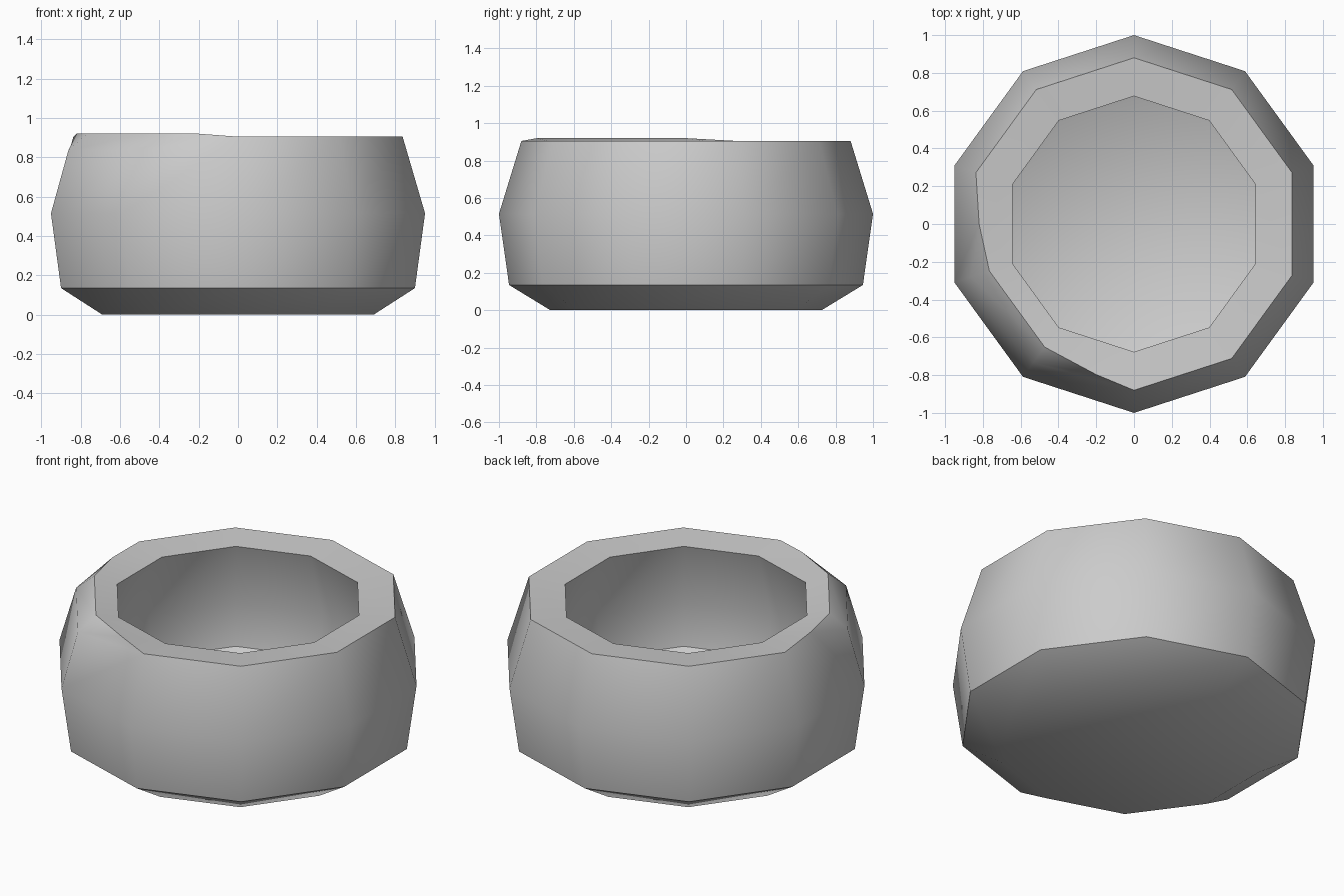
import bpy, bmesh, math
from mathutils import Vector

cube = bpy.data.objects.get("Cube")
if cube:
    bpy.data.objects.remove(cube, do_unlink=True)

SIDES = 10
CHIPPED = (3, 4)          # corners whose rim is chipped away


def material(name, colour):
    mat = bpy.data.materials.new(name)
    mat.use_nodes = True
    mat.diffuse_color = colour
    mat.node_tree.nodes["Principled BSDF"].inputs["Base Color"].default_value = colour
    return mat


def corner(i, r, z):
    a = math.radians(90 + 36 * i)
    return Vector((r * math.cos(a), r * math.sin(a), z))


bm = bmesh.new()


def ring(r, z):
    return [bm.verts.new(corner(i, r, z)) for i in range(SIDES)]


def band(lower, upper, skip=()):
    for i in range(SIDES):
        if i not in skip:
            j = (i + 1) % SIDES
            bm.faces.new((lower[i], lower[j], upper[j], upper[i]))


# Outer shell
base = ring(0.725, 0)
foot = ring(0.946, 0.135)
belly = ring(1.0, 0.515)
rim = ring(0.88, 0.905)
bm.faces.new(base[::-1])
band(base, foot)
band(foot, belly)
band(belly, rim, skip=(2, 3, 4))

# Cavity: follows the shell at an even wall thickness, undercut below the lip
lip = ring(0.677, 0.888)
inner_belly = ring(0.793, 0.5)
inner_foot = ring(0.757, 0.26)
floor = ring(0.665, 0.2)
band(rim, lip, skip=(2, 4))
band(lip, inner_belly)
band(inner_belly, inner_foot)
band(inner_foot, floor)
bm.faces.new(floor)

# Chipped rim: pull two corners inward and add a sloping facet below them
for i in CHIPPED:
    rim[i].co = corner(i, 0.805, 0.92)
chip = {i: bm.verts.new(corner(i, 0.907, 0.835)) for i in CHIPPED}
end_a = bm.verts.new((-0.82, 0.0, 0.92))
end_b = bm.verts.new((-0.2, -0.797, 0.92))
bm.faces.new((belly[3], belly[4], chip[4], chip[3]))
bm.faces.new((chip[3], chip[4], rim[4], rim[3]))
for full, cut, end in ((2, 3, end_a), (5, 4, end_b)):
    bm.faces.new((belly[full], belly[cut], chip[cut], end, rim[full]))
    bm.faces.new((end, chip[cut], rim[cut]))
    bm.faces.new((rim[full], end, rim[cut], lip[cut], lip[full]))

bmesh.ops.recalc_face_normals(bm, faces=bm.faces)
mesh = bpy.data.meshes.new("stone_bowl")
bm.to_mesh(mesh)
bm.free()
bowl = bpy.data.objects.new("stone_bowl", mesh)
bpy.context.collection.objects.link(bowl)
mesh.materials.append(material("stone_grey", (0.6, 0.6, 0.6, 1)))

bpy.context.view_layer.objects.active = bowl
bowl.select_set(True)
bpy.ops.object.shade_smooth_by_angle(angle=math.radians(42))
